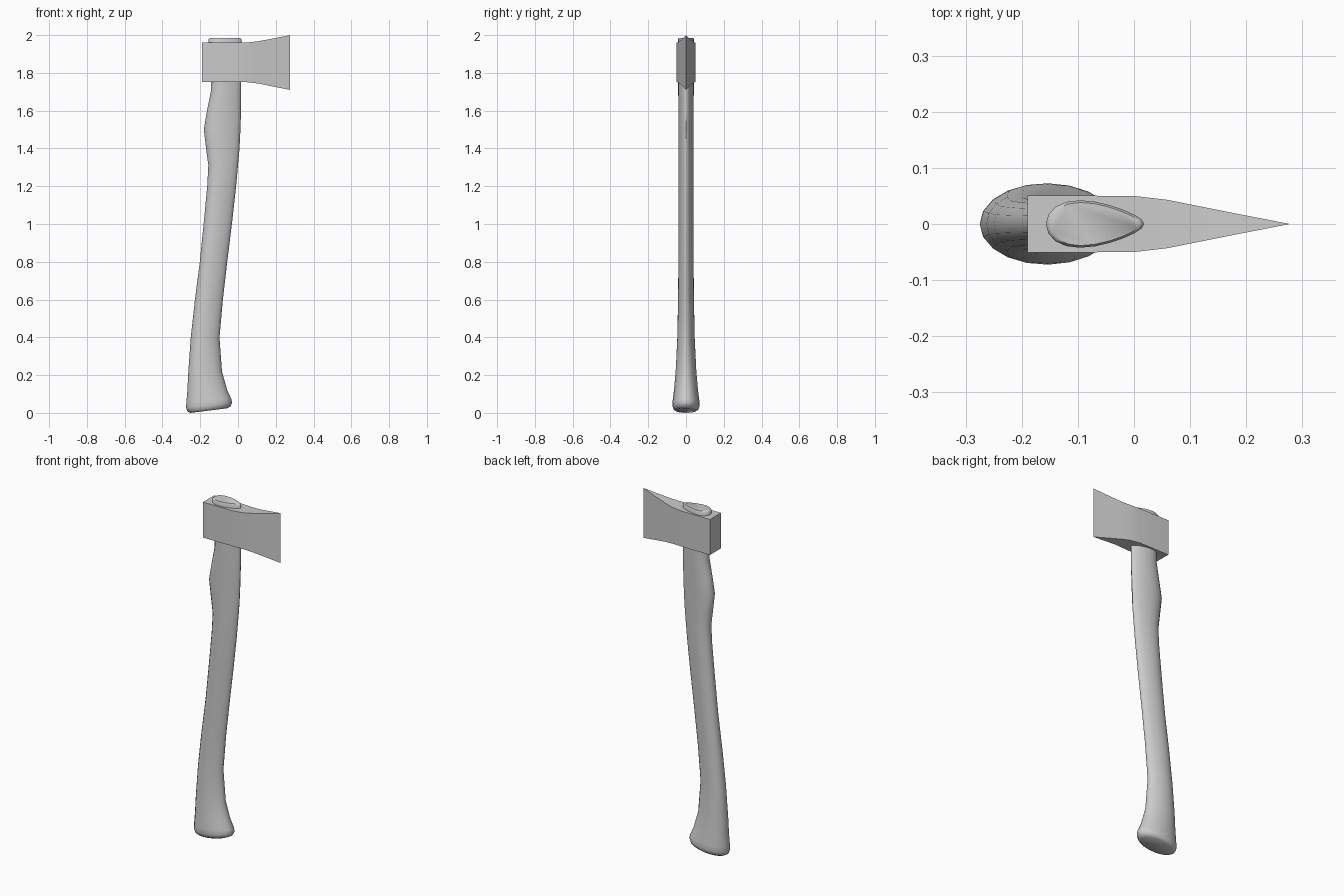
import bpy, bmesh, math

N = 20


def make_object(name, bm, smooth_angle):
    bmesh.ops.recalc_face_normals(bm, faces=bm.faces)
    me = bpy.data.meshes.new(name)
    bm.to_mesh(me)
    bm.free()
    ob = bpy.data.objects.new(name, me)
    bpy.context.collection.objects.link(ob)
    bpy.ops.object.select_all(action='DESELECT')
    bpy.context.view_layer.objects.active = ob
    ob.select_set(True)
    bpy.ops.object.shade_smooth_by_angle(angle=math.radians(smooth_angle))
    return ob


def loft(rings):
    bm = bmesh.new()
    loops = [[bm.verts.new(p) for p in r] for r in rings]
    n = len(loops[0])
    for a, b in zip(loops, loops[1:]):
        for i in range(n):
            j = (i + 1) % n
            bm.faces.new((a[i], a[j], b[j], b[i]))
    bm.faces.new(loops[0])
    bm.faces.new(loops[-1])
    return bm


def section(x0, z0, x1, z1, half_y, drop):
    # oval slice from back (x0, z0) to front (x1, z1), narrowing to a teardrop
    ring = []
    for i in range(N):
        t = 2 * math.pi * i / N
        u = (1 + math.cos(t)) / 2
        y = half_y * math.sin(t) * (1 - drop * u) / (1 - 0.36 * drop)
        ring.append((x0 + u * (x1 - x0), y, z0 + u * (z1 - z0)))
    return ring


# handle: back x, back z, front x, front z, half thickness, teardrop amount
handle_sections = [
    (-0.252, 0.000, -0.060, 0.024, 0.056, 0.0),
    (-0.268, 0.008, -0.040, 0.034, 0.067, 0.0),
    (-0.275, 0.028, -0.031, 0.054, 0.073, 0.05),
    (-0.273, 0.060, -0.036, 0.075, 0.071, 0.08),
    (-0.268, 0.120, -0.057, 0.120, 0.065, 0.15),
    (-0.263, 0.220, -0.085, 0.220, 0.057, 0.25),
    (-0.250, 0.400, -0.098, 0.400, 0.048, 0.35),
    (-0.228, 0.600, -0.080, 0.600, 0.044, 0.4),
    (-0.202, 0.800, -0.057, 0.800, 0.042, 0.4),
    (-0.180, 1.020, -0.030, 1.020, 0.041, 0.4),
    (-0.163, 1.200, -0.010, 1.200, 0.041, 0.4),
    (-0.157, 1.310, 0.000, 1.310, 0.041, 0.4),
    (-0.169, 1.400, 0.008, 1.400, 0.041, 0.4),
    (-0.181, 1.500, 0.013, 1.500, 0.042, 0.4),
    (-0.164, 1.600, 0.016, 1.600, 0.042, 0.4),
    (-0.144, 1.700, 0.017, 1.700, 0.043, 0.45),
    (-0.144, 1.800, 0.017, 1.800, 0.043, 0.5),
    (-0.157, 1.950, 0.018, 1.950, 0.044, 0.55),
    (-0.157, 1.978, 0.018, 1.978, 0.044, 0.55),
    (-0.150, 1.985, 0.010, 1.985, 0.040, 0.55),
]
make_object("handle", loft([section(*s) for s in handle_sections]), 50)

# axe head: x, half thickness, bottom z, top z, tapering to the cutting edge
head_sections = [
    (-0.190, 0.051, 1.753, 1.960),
    (0.000, 0.050, 1.753, 1.960),
    (0.060, 0.043, 1.750, 1.962),
    (0.110, 0.033, 1.743, 1.968),
    (0.180, 0.019, 1.729, 1.981),
    (0.275, 0.0005, 1.710, 2.000),
]
make_object("axe_head", loft([
    [(x, -h, b), (x, h, b), (x, h, t), (x, -h, t)]
    for x, h, b, t in head_sections]), 30)
